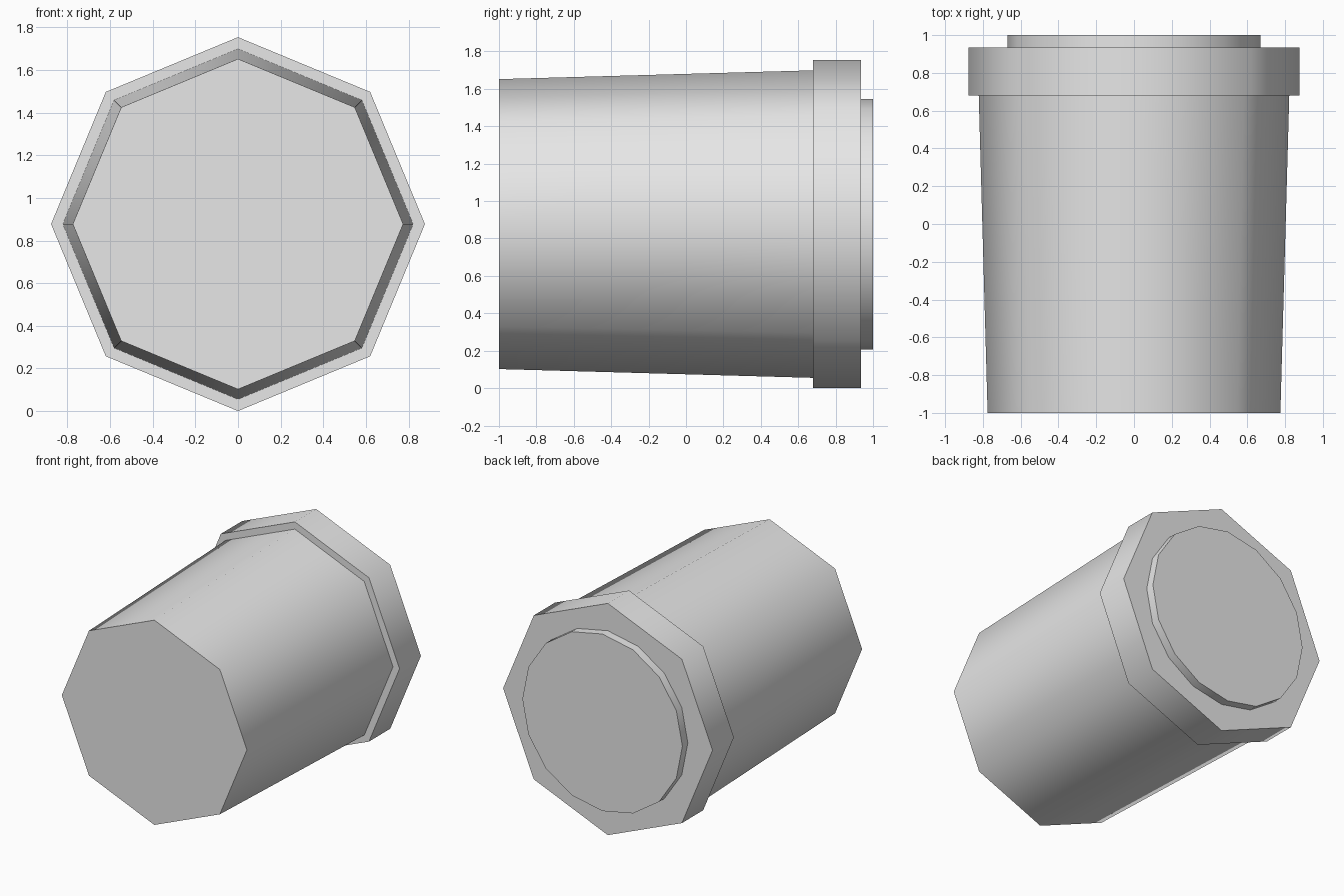
import bpy, bmesh, math

if "Cube" in bpy.data.objects:
    bpy.data.objects.remove(bpy.data.objects["Cube"])

CENTRE_Z = 0.877

grey = bpy.data.materials.new("light_grey")
grey.diffuse_color = (0.8, 0.8, 0.8, 1)
grey.use_nodes = True
grey.node_tree.nodes["Principled BSDF"].inputs["Base Color"].default_value = grey.diffuse_color


def tapered_prism(name, sides, y0, r0, y1, r1):
    """Closed prism along y with smooth sides and flat, sharp-edged ends."""
    bm = bmesh.new()
    rings = []
    for y, r in ((y0, r0), (y1, r1)):
        ring = []
        for i in range(sides):
            a = 2 * math.pi * i / sides
            ring.append(bm.verts.new((r * math.cos(a), y, CENTRE_Z + r * math.sin(a))))
        rings.append(ring)
    front, back = rings
    for i in range(sides):
        j = (i + 1) % sides
        bm.faces.new((front[i], front[j], back[j], back[i]))
    bm.faces.new(front)
    bm.faces.new(back)
    bmesh.ops.recalc_face_normals(bm, faces=bm.faces)
    mesh = bpy.data.meshes.new(name)
    bm.to_mesh(mesh)
    bm.free()
    mesh.materials.append(grey)
    obj = bpy.data.objects.new(name, mesh)
    bpy.context.collection.objects.link(obj)
    bpy.ops.object.select_all(action='DESELECT')
    obj.select_set(True)
    bpy.context.view_layer.objects.active = obj
    bpy.ops.object.shade_smooth_by_angle(angle=math.radians(60))
    return obj


# Tapered eight-sided body, wider collar and thin round end plate
tapered_prism("body", 8, -1.0, 0.775, 0.68, 0.822)
tapered_prism("collar", 8, 0.68, 0.877, 0.935, 0.877)
tapered_prism("end_plate", 16, 0.935, 0.67, 1.0, 0.67)
